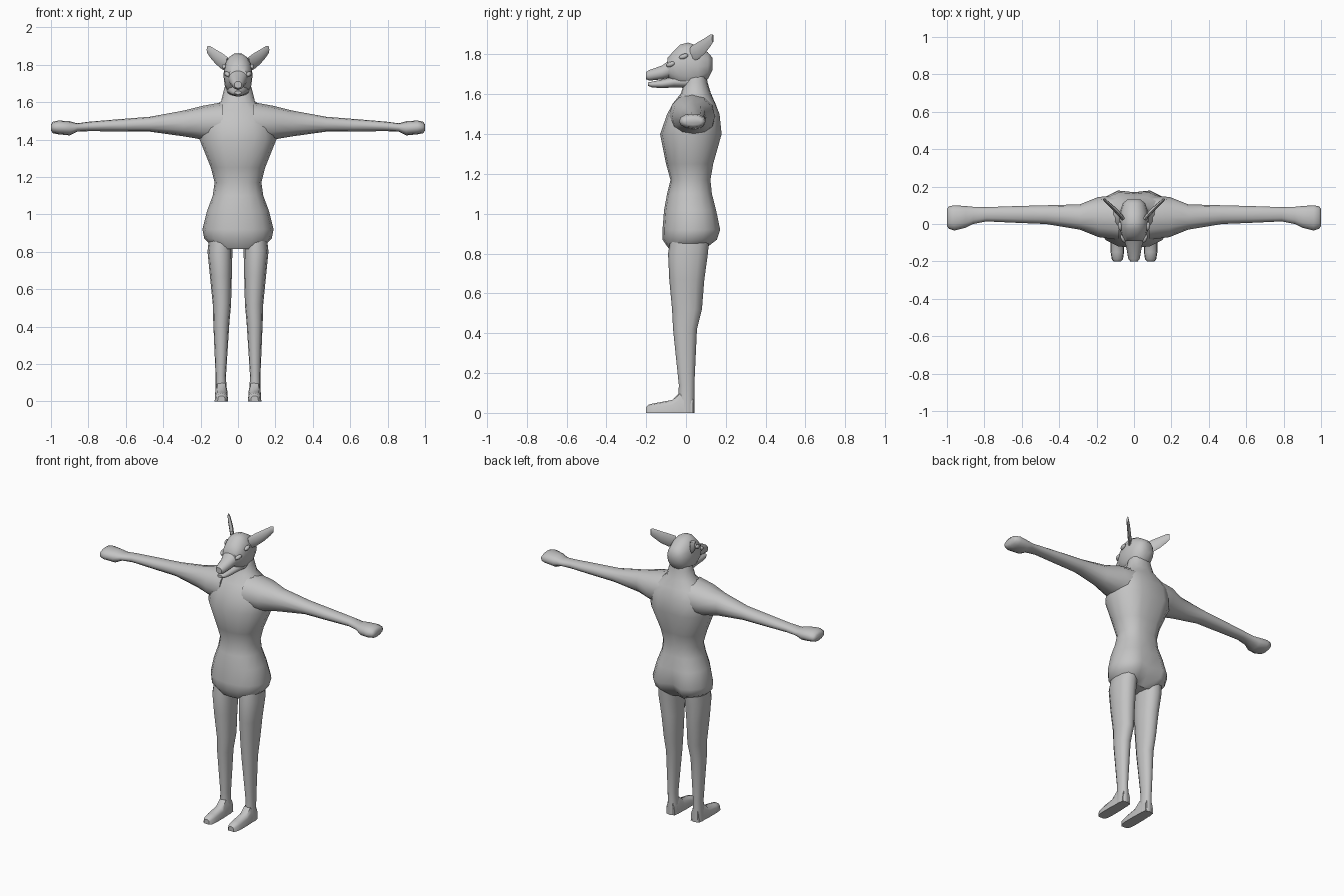
import bpy, bmesh, math
from mathutils import Vector

grey = bpy.data.materials.new("plain grey")
grey.diffuse_color = (0.55, 0.55, 0.55, 1)


def finish(name, bm, mirror=False, angle=45):
    """Turn a bmesh into a named, smooth-by-angle object."""
    bmesh.ops.recalc_face_normals(bm, faces=bm.faces)
    me = bpy.data.meshes.new(name)
    bm.to_mesh(me)
    bm.free()
    me.materials.append(grey)
    for p in me.polygons:
        p.use_smooth = True
    me.set_sharp_from_angle(angle=math.radians(angle))
    ob = bpy.data.objects.new(name, me)
    bpy.context.collection.objects.link(ob)
    if mirror:
        ob.modifiers.new("mirror", 'MIRROR')
    return ob


def loft(name, rings, mirror=False, angle=45):
    """Skin a list of equal-length point rings and cap both ends."""
    bm = bmesh.new()
    rows = [[bm.verts.new(p) for p in r] for r in rings]
    n = len(rows[0])
    for a, b in zip(rows, rows[1:]):
        for i in range(n):
            j = (i + 1) % n
            bm.faces.new((a[i], a[j], b[j], b[i]))
    bm.faces.new(rows[0])
    bm.faces.new(rows[-1])
    return finish(name, bm, mirror, angle)


def oval(a0, a1, b0, b1, n=12, p=2.2):
    """Superellipse filling the box a0..a1 by b0..b1."""
    out = []
    for i in range(n):
        t = 2 * math.pi * i / n
        c, s = math.cos(t), math.sin(t)
        c = math.copysign(abs(c) ** (2 / p), c)
        s = math.copysign(abs(s) ** (2 / p), s)
        out.append(((a0 + a1) / 2 + c * (a1 - a0) / 2,
                    (b0 + b1) / 2 + s * (b1 - b0) / 2))
    return out


# Torso from crotch to neck: z, half width, front y, back y, spine groove depth
torso = [
    (0.815, 0.12, -0.08, 0.09, 0.02),
    (0.87, 0.18, -0.118, 0.165, 0.05),
    (0.92, 0.19, -0.118, 0.182, 0.045),
    (1.02, 0.165, -0.11, 0.16, 0.015),
    (1.10, 0.135, -0.095, 0.138, 0.01),
    (1.17, 0.125, -0.078, 0.13, 0.01),
    (1.25, 0.145, -0.10, 0.145, 0.015),
    (1.40, 0.205, -0.13, 0.19, 0.02),
    (1.50, 0.195, -0.095, 0.178, 0.015),
    (1.555, 0.16, -0.065, 0.152, 0.005),
    (1.605, 0.09, -0.025, 0.125, 0),
    (1.66, 0.077, -0.01, 0.108, 0),
    (1.72, 0.06, 0.0, 0.10, 0)]
rings = []
for z, w, yf, yb, g in torso:
    rings.append([(x, y - (g if abs(x) < 1e-4 and y > 0 else 0), z)
                  for x, y in oval(-w, w, yf, yb, 16)])
loft("torso", rings)

# Arms with mitten hands: x, front y, back y, bottom z, top z
arm = [
    (0.08, -0.085, 0.15, 1.38, 1.60),
    (0.19, -0.07, 0.145, 1.40, 1.58),
    (0.29, -0.03, 0.105, 1.417, 1.555),
    (0.47, 0.0, 0.10, 1.442, 1.522),
    (0.62, 0.006, 0.096, 1.443, 1.51),
    (0.79, 0.014, 0.09, 1.445, 1.496),
    (0.86, 0.0, 0.092, 1.442, 1.487),
    (0.90, -0.02, 0.096, 1.422, 1.498),
    (0.96, -0.035, 0.10, 1.428, 1.502),
    (0.99, -0.025, 0.094, 1.434, 1.495),
    (1.0, -0.01, 0.08, 1.448, 1.48)]
loft("arm", [[(x, a, b) for a, b in oval(yf, yb, z0, z1)]
             for x, yf, yb, z0, z1 in arm], True)

# Legs: z, inner x, outer x, front y, back y
leg = [
    (0.92, 0.03, 0.15, -0.07, 0.12),
    (0.80, 0.03, 0.163, -0.09, 0.11),
    (0.67, 0.033, 0.15, -0.084, 0.092),
    (0.52, 0.037, 0.135, -0.07, 0.08),
    (0.42, 0.046, 0.132, -0.065, 0.055),
    (0.14, 0.064, 0.12, -0.036, 0.042),
    (0.08, 0.062, 0.12, -0.038, 0.042),
    (0.0, 0.055, 0.124, -0.04, 0.042)]
loft("leg", [[(a, b, z) for a, b in oval(x0, x1, yf, yb)]
             for z, x0, x1, yf, yb in leg], True)

# Feet: y, half width, height, flat soles
foot = [(0.035, 0.03, 0.08), (-0.03, 0.034, 0.105), (-0.07, 0.036, 0.065),
        (-0.15, 0.036, 0.05), (-0.188, 0.03, 0.042), (-0.2, 0.02, 0.03)]
loft("foot", [[(0.089 + a, y, max(b, 0)) for a, b in oval(-w, w, -h, h, 12, 3)]
              for y, w, h in foot], True)


def along_y(name, rows):
    """Head pieces: y, half width, bottom z, top z."""
    loft(name, [[(a, y, b) for a, b in oval(-w, w, z0, z1, 14)]
                for y, w, z0, z1 in rows])


# Skull
along_y("skull", [
    (0.132, 0.035, 1.72, 1.785), (0.11, 0.06, 1.675, 1.812),
    (0.06, 0.077, 1.63, 1.845), (0.01, 0.078, 1.625, 1.862),
    (-0.03, 0.074, 1.635, 1.852), (-0.065, 0.065, 1.66, 1.815),
    (-0.092, 0.05, 1.685, 1.785)])
# Upper muzzle and lower jaw, leaving the mouth slit between them
along_y("muzzle", [
    (-0.03, 0.06, 1.69, 1.80), (-0.085, 0.052, 1.682, 1.772),
    (-0.12, 0.042, 1.674, 1.745), (-0.185, 0.031, 1.668, 1.722),
    (-0.2, 0.02, 1.675, 1.712)])
along_y("jaw", [
    (0.02, 0.062, 1.63, 1.70), (-0.06, 0.052, 1.634, 1.69),
    (-0.12, 0.038, 1.63, 1.674), (-0.17, 0.028, 1.634, 1.664),
    (-0.19, 0.018, 1.642, 1.66)])

# Ears: thin blades sweeping outward and back: x, y, bottom z, top z, thickness
ear = [(0.055, 0.025, 1.765, 1.84, 0.010), (0.085, 0.06, 1.775, 1.862, 0.011),
       (0.12, 0.095, 1.805, 1.882, 0.010), (0.15, 0.122, 1.84, 1.90, 0.008),
       (0.163, 0.135, 1.86, 1.90, 0.006)]
loft("ear", [[(x + 0.75 * a, y - 0.66 * a, b) for a, b in oval(-t, t, z0, z1, 8)]
             for x, y, z0, z1, t in ear], True)

# Two pairs of eyes
for name, pos, turn in (("rear_eye", (0.074, -0.012, 1.79), 8),
                        ("front_eye", (0.058, -0.078, 1.75), 25)):
    bm = bmesh.new()
    bmesh.ops.create_uvsphere(bm, u_segments=12, v_segments=8, radius=1)
    t = math.radians(turn)
    for v in bm.verts:
        x, y, z = v.co.x * 0.012, v.co.y * 0.023, v.co.z * 0.013
        z -= -0.25 * y
        v.co = Vector(pos) + Vector((x * math.cos(t) + y * math.sin(t),
                                     y * math.cos(t) - x * math.sin(t), z))
    finish(name, bm, True)
